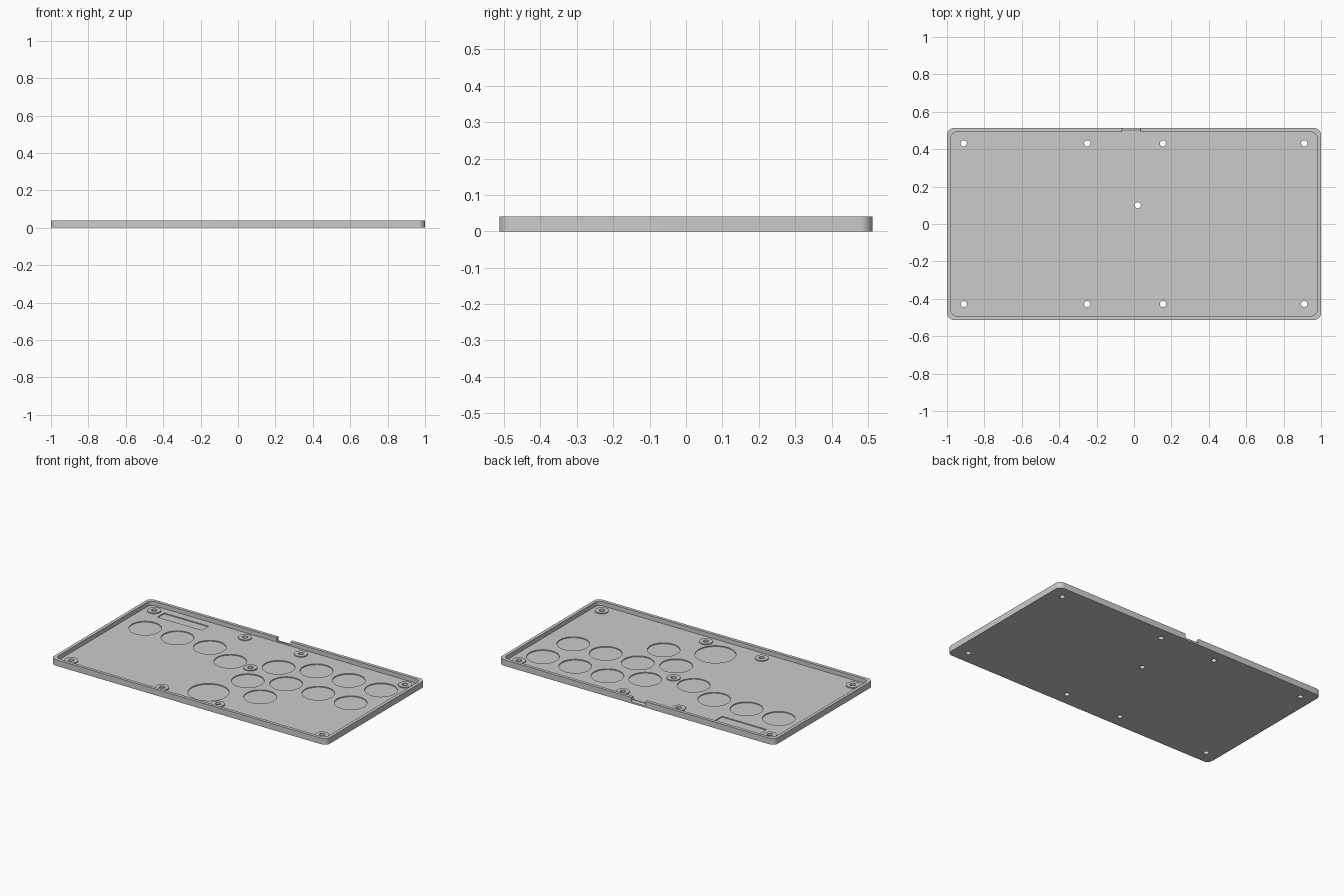
import bpy
import bmesh
import math
from mathutils import Matrix

if "Cube" in bpy.data.objects:
    bpy.data.objects.remove(bpy.data.objects["Cube"], do_unlink=True)

HALF_X, HALF_Y, HEIGHT = 1.0, 0.513, 0.04
WALL, FLOOR, BOSS_TOP, POCKET = 0.021, 0.012, 0.018, 0.006

grey = bpy.data.materials.new("plain grey")
grey.use_nodes = True
color = (0.6, 0.6, 0.6, 1)
grey.diffuse_color = color
grey.node_tree.nodes["Principled BSDF"].inputs["Base Color"].default_value = color


def prism(bm, outline, z0, z1):
    """Closed upright prism over a counter-clockwise outline."""
    low = [bm.verts.new((x, y, z0)) for x, y in outline]
    high = [bm.verts.new((x, y, z1)) for x, y in outline]
    bm.faces.new(low[::-1])
    bm.faces.new(high)
    n = len(outline)
    for i in range(n):
        j = (i + 1) % n
        bm.faces.new((low[i], low[j], high[j], high[i]))


def circle(cx, cy, r, n=48):
    return [(cx + r * math.cos(2 * math.pi * i / n),
             cy + r * math.sin(2 * math.pi * i / n)) for i in range(n)]


def rounded(hx, hy, r, steps=10):
    pts = []
    for q, (sx, sy) in enumerate([(1, 1), (-1, 1), (-1, -1), (1, -1)]):
        for i in range(steps + 1):
            a = math.pi / 2 * (q + i / steps)
            pts.append((sx * (hx - r) + r * math.cos(a),
                        sy * (hy - r) + r * math.sin(a)))
    return pts


def box(x0, x1, y0, y1):
    return [(x0, y0), (x1, y0), (x1, y1), (x0, y1)]


def make(name, bm):
    mesh = bpy.data.meshes.new(name)
    bm.to_mesh(mesh)
    bm.free()
    mesh.materials.append(grey)
    obj = bpy.data.objects.new(name, mesh)
    bpy.context.collection.objects.link(obj)
    return obj


def combine(target, bm, operation):
    """Boolean a helper solid into the target, then drop the helper."""
    helper = make("helper", bm)
    helper.hide_render = True
    mod = target.modifiers.new("cut", "BOOLEAN")
    mod.operation = operation
    mod.solver = "EXACT"
    mod.object = helper
    bpy.context.view_layer.objects.active = target
    bpy.ops.object.modifier_apply(modifier=mod.name)
    bpy.data.objects.remove(helper, do_unlink=True)


# Outer block with rounded corners
bm = bmesh.new()
prism(bm, rounded(HALF_X, HALF_Y, 0.037), 0, HEIGHT)
tray = make("case_bottom_tray", bm)

# Hollow inside, leaving rim and floor
bm = bmesh.new()
prism(bm, rounded(HALF_X - WALL, HALF_Y - WALL, 0.033), FLOOR, HEIGHT + 0.02)
combine(tray, bm, "DIFFERENCE")

# Screw bosses
screws = [(x, y) for x in (-0.91, -0.25, 0.155, 0.91) for y in (-0.428, 0.431)]
screws.append((0.02, 0.10))
bm = bmesh.new()
for x, y in screws:
    prism(bm, circle(x, y, 0.041), FLOOR - 0.004, BOSS_TOP)
combine(tray, bm, "UNION")

# Screw holes
bm = bmesh.new()
for x, y in screws:
    prism(bm, circle(x, y, 0.0165, 32), -0.02, HEIGHT)
combine(tray, bm, "DIFFERENCE")

# Button clearance pockets and the rectangular pocket
buttons = [(-0.815, 0.203), (-0.581, 0.203), (-0.347, 0.203), (-0.134, 0.112),
           (0.15, 0.207), (0.108, -0.052), (0.298, -0.194)]
buttons += [(0.362 + 0.234 * i, 0.296) for i in range(3)]
buttons += [(0.318 + 0.234 * i, 0.044) for i in range(3)]
bm = bmesh.new()
for x, y in buttons:
    prism(bm, circle(x, y, 0.0975), POCKET, HEIGHT)
prism(bm, circle(0.009, -0.318, 0.122, 56), POCKET, HEIGHT)
prism(bm, box(-0.845, -0.522, 0.372, 0.443), POCKET, HEIGHT)
combine(tray, bm, "DIFFERENCE")

# Cable notch in the back rim, sloping down at its outer edge
bm = bmesh.new()
profile = [(0.48, 0.02), (0.503, 0.02), (0.523, 0.004), (0.523, 0.06), (0.48, 0.06)]
prism(bm, profile, -0.065, 0.035)
turn = Matrix(((0, 0, 1, 0), (1, 0, 0, 0), (0, 1, 0, 0), (0, 0, 0, 1)))
bmesh.ops.transform(bm, matrix=turn, verts=bm.verts)
combine(tray, bm, "DIFFERENCE")

# Smooth the round walls, keep edges crisp
bpy.ops.object.select_all(action="DESELECT")
tray.select_set(True)
bpy.context.view_layer.objects.active = tray
bpy.ops.object.shade_smooth_by_angle(angle=math.radians(30))
